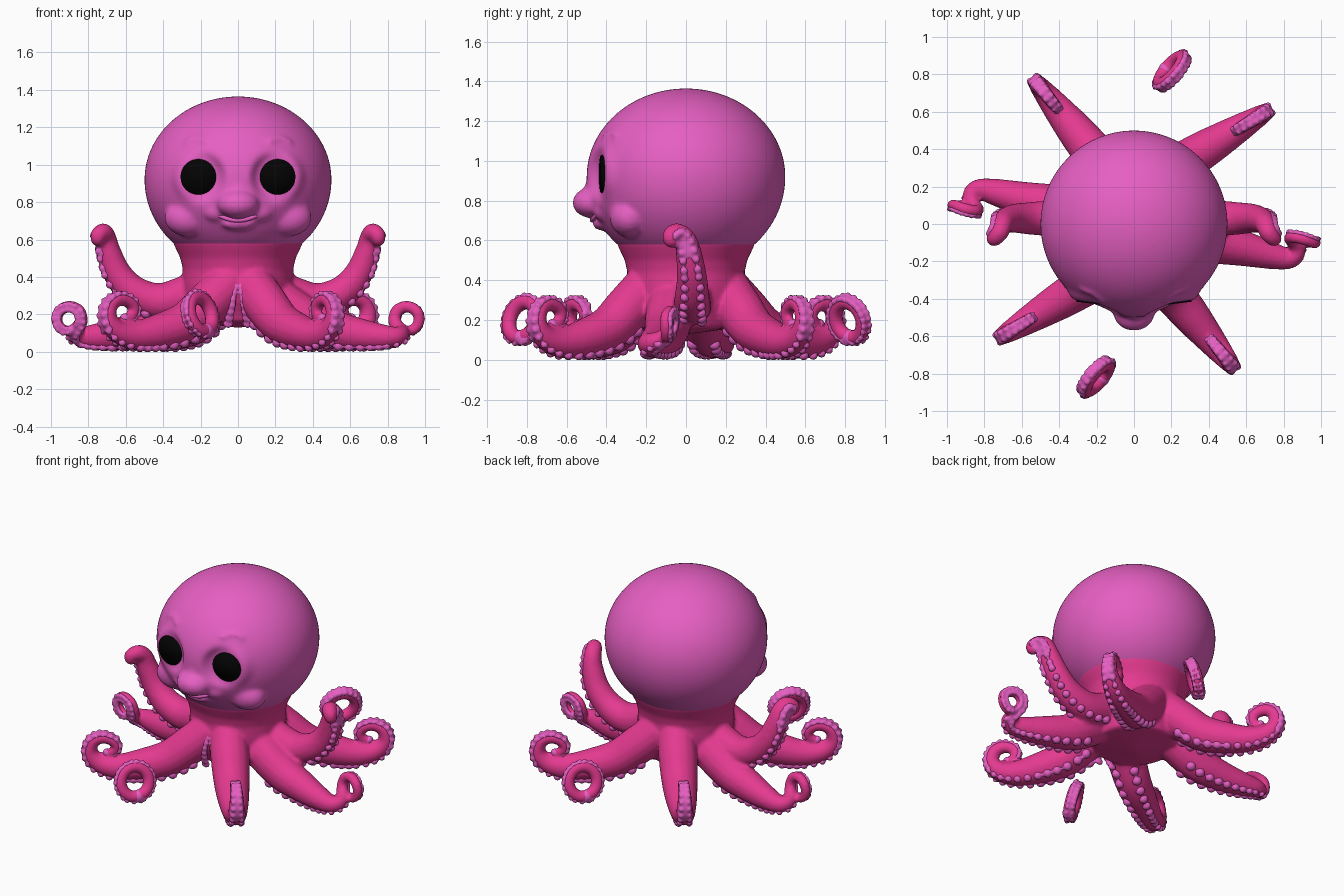
import bpy, bmesh, math
from mathutils import Vector, Matrix

if "Cube" in bpy.data.objects:
    bpy.data.objects.remove(bpy.data.objects["Cube"])


def material(name, rgb):
    m = bpy.data.materials.new(name)
    m.use_nodes = True
    m.diffuse_color = (*rgb, 1)
    bsdf = m.node_tree.nodes["Principled BSDF"]
    bsdf.inputs["Base Color"].default_value = (*rgb, 1)
    bsdf.inputs["Roughness"].default_value = 0.6
    return m


LILAC = material("lilac pink", (0.79, 0.115, 0.54))
PINK = material("deep pink", (0.78, 0.042, 0.28))
BLACK = material("eye black", (0.001, 0.001, 0.001))


def finish(bm, name, mat, voxel=0, smooth=0):
    """Turn a bmesh into a smooth object, optionally fused by a voxel remesh."""
    for f in bm.faces:
        f.smooth = True
    me = bpy.data.meshes.new(name)
    bm.to_mesh(me)
    bm.free()
    me.materials.append(mat)
    ob = bpy.data.objects.new(name, me)
    bpy.context.collection.objects.link(ob)
    if voxel:
        r = ob.modifiers.new("fuse", "REMESH")
        r.mode = "VOXEL"
        r.voxel_size = voxel
        r.use_smooth_shade = True
        s = ob.modifiers.new("soften", "SMOOTH")
        s.factor = 0.5
        s.iterations = smooth


def skin(bm, rings):
    """Closed tube through rings of points."""
    loops = [[bm.verts.new(p) for p in ring] for ring in rings]
    n = len(loops[0])
    faces = [bm.faces.new(loops[0][::-1]), bm.faces.new(loops[-1])]
    for a, b in zip(loops, loops[1:]):
        for i in range(n):
            j = (i + 1) % n
            faces.append(bm.faces.new((a[i], a[j], b[j], b[i])))
    bmesh.ops.recalc_face_normals(bm, faces=faces)


def lathe(bm, profile, n=64):
    angles = [2 * math.pi * i / n for i in range(n)]
    skin(bm, [[(r * math.cos(a), r * math.sin(a), z) for a in angles] for r, z in profile])


def ball(bm, centre, radii, detail=3):
    m = Matrix.Translation(centre) @ Matrix.Diagonal((*radii, 1))
    bmesh.ops.create_icosphere(bm, subdivisions=detail, radius=1, matrix=m)


def spline(pts, steps=8):
    """Catmull-Rom curve through (x, y, z, radius) points."""
    v = [Vector(p) for p in pts]
    v = [2 * v[0] - v[1]] + v + [2 * v[-1] - v[-2]]
    out = []
    for a, b, c, d in zip(v, v[1:], v[2:], v[3:]):
        for k in range(steps):
            t = k / steps
            out.append(0.5 * (2 * b + (c - a) * t + (2 * a - 5 * b + 4 * c - d) * t * t
                              + (3 * b - a - 3 * c + d) * t ** 3))
    return out + [v[-2]]


def tube(bm, pts, n=16):
    """Tapered tube; returns its centre line as (point, radius, side, belly)."""
    path = spline(pts)
    pos = [p.to_3d() for p in path]
    side, frames = None, []
    for i, p in enumerate(pos):
        t = (pos[min(i + 1, len(pos) - 1)] - pos[max(i - 1, 0)]).normalized()
        if side is None:
            side = t.cross(Vector((0, 0, 1)))
        side = (side - t * t.dot(side)).normalized()
        frames.append((p, path[i].w, side, t.cross(side)))
    skin(bm, [[p + r * (math.cos(a) * s + math.sin(a) * b)
               for a in (2 * math.pi * k / n for k in range(n))] for p, r, s, b in frames])
    ball(bm, pos[-1], [path[-1].w * 1.05] * 3, 2)
    return frames


def tentacle(bm, sucker_bm, pts, skip=0.13, strip=0.5):
    """Arm with two rows of suckers and a pale belly strip towards the tip."""
    frames = tube(bm, pts)
    gap, last = 0, frames[0][0]
    for p, r, s, b in frames[int(skip * len(frames)):]:
        gap += (p - last).length
        last = p
        if gap > 0.012 + 0.32 * r:
            gap = 0
            for sign in (-1, 1):
                q = 0.009 + 0.2 * r
                ball(sucker_bm, p + r * (0.8 * b + 0.48 * sign * s), (q, q, q), 2)
    arc = [math.radians(a) for a in range(25, 156, 13)]
    skin(sucker_bm, [[p + 1.04 * r * (math.cos(a) * s + math.sin(a) * b) for a in arc]
                     for p, r, s, b in frames[int(strip * len(frames)):]])
    ball(sucker_bm, frames[-1][0], [frames[-1][1] * 1.15] * 3, 2)


def turned(pts, half_turn):
    return [(-x, -y, z, r) for x, y, z, r in pts] if half_turn else pts


# Arm shape in its own vertical plane: distance out, height, thickness
LOW_ARM = [(0, .36, .12), (.12, .255, .12), (.24, .16, .112), (.38, .112, .1),
           (.53, .087, .08), (.64, .11, .062), (.695, .175, .05), (.682, .252, .043),
           (.62, .283, .038), (.553, .25, .034), (.555, .195, .03), (.60, .18, .024)]


def planar(start, end):
    a, b = Vector(start), Vector(end)
    k = (b - a) / 0.745
    return [(*(a + k * s), z, r) for s, z, r in LOW_ARM]


SIDE_ARM = [(.12, -.06, .34, .12), (.28, -.085, .225, .12), (.42, -.10, .145, .113),
            (.58, -.13, .105, .096), (.72, -.165, .085, .076), (.82, -.185, .08, .058),
            (.865, -.165, .09, .048), (.87, -.12, .11, .041), (.838, -.08, .16, .036),
            (.85, -.07, .22, .033), (.905, -.08, .242, .032), (.957, -.1, .215, .031),
            (.967, -.1, .16, .03), (.935, -.1, .115, .028), (.89, -.09, .115, .024)]
RAISED_ARM = [(.12, .02, .37, .11), (.28, .02, .30, .108), (.42, .03, .27, .098),
              (.55, .03, .315, .088), (.64, .03, .41, .077), (.69, .015, .53, .066),
              (.705, -.005, .605, .056), (.72, -.045, .637, .05), (.745, -.075, .625, .044),
              (.75, -.075, .6, .038), (.74, -.05, .595, .03)]

# Neck, skirt and eight arms fused together
body, suckers = bmesh.new(), bmesh.new()
lathe(body, [(.02, .63), (.345, .615), (.348, .585), (.332, .55), (.308, .5), (.295, .44),
             (.298, .36), (.29, .26), (.25, .16), (.02, .13)])
for half in (False, True):
    tentacle(body, suckers, turned(planar((.07, -.2), (.545, -.785)), half))
    tentacle(body, suckers, turned(planar((-.05, -.2), (-.74, -.62)), half))
    tentacle(body, suckers, turned(SIDE_ARM, half), strip=.45)
for s in (-1, 1):
    tentacle(body, suckers, [(s * x, y, z, r) for x, y, z, r in RAISED_ARM])
finish(body, "neck_and_arms", PINK, 0.012, 5)

# Two separate curled tips, in front and behind
for half, label in ((False, "front"), (True, "back")):
    pts = []
    for i in range(13):
        a = math.radians(-100 + 30 * i)
        u, h = .09 * math.cos(a), .09 * math.sin(a)
        pts.append((-.2 - .65 * u - .22 * h, -.82 - .76 * u + .19 * h, .2 + h, .037))
    tip = bmesh.new()
    tentacle(tip, suckers, turned(pts, half), 0, 0.3)
    finish(tip, label + "_curled_tip", PINK)

# Fan of suckers narrowing up the front of the skirt
for i in range(9):
    z = .15 + .033 * i
    for s in (-1, 1):
        ball(suckers, (s * (.052 - .006 * i), -.272 - .045 * math.sin(math.pi * i / 8), z),
             (.03 - .002 * i, .016, .024), 2)
finish(suckers, "suckers", LILAC, 0.008, 2)


# Head: an egg of revolution with flattened eye sockets and fused facial bumps
def head_radius(z):
    h = .445 if z > .92 else .47
    return .5 * math.sqrt(max(0, 1 - ((z - .92) / h) ** 2))


EYE_X, EYE_Z, EYE_R = .212, .935, .095


def socket_y(x):
    return -.42 + .12 * (abs(x) - EYE_X)


head = bmesh.new()
zs = [.56 + .012 * i for i in range(30)]
zs += [.92 + .445 * math.sin(math.radians(a)) for a in range(0, 90, 2)]
lathe(head, [(max(.01, head_radius(z)), z) for z in zs], 160)
for v in head.verts:
    if v.co.y < 0:
        d = math.hypot(abs(v.co.x) - EYE_X, v.co.z - EYE_Z)
        w = min(1, max(0, (.155 - d) / .052))
        w = w * w * (3 - 2 * w)
        v.co.y += w * (socket_y(v.co.x) - v.co.y)
ball(head, (0, -.475, .79), (.112, .097, .078))       # snout
ball(head, (0, -.455, .86), (.07, .055, .07))         # nose bridge
ball(head, (0, -.425, .685), (.09, .045, .035))       # lower lip
for s in (-1, 1):
    ball(head, (s * .11, -.405, .75), (.08, .06, .06))   # mouth corners
    ball(head, (s * .265, -.285, .715), (.13, .10, .10))  # cheeks
    for i in range(5):                                  # brow ridges
        x, z = .17 + .025 * i, 1.125 + .02 * math.sin(math.pi * i / 4)
        y = -math.sqrt(head_radius(z) ** 2 - x * x)
        ball(head, (s * x, y, z), (.022, .014, .013), 2)
finish(head, "head", LILAC, 0.012, 12)

# Smiling lip line under the snout
lip = bmesh.new()
tube(lip, [(x, -.472 + 2.5 * x * x, .703 + 2.6 * x * x, .012)
           for x in (-.115, -.08, -.04, 0, .04, .08, .115)])
finish(lip, "smile_lip", LILAC)

# Eyes: flat round plates lying in the sockets
for s, label in ((1, "left"), (-1, "right")):
    eye = bmesh.new()
    rim = []
    for i in range(40):
        a = 2 * math.pi * i / 40
        x = s * EYE_X + EYE_R * math.cos(a)
        rim.append(eye.verts.new((x, socket_y(x) - .007, EYE_Z + EYE_R * math.sin(a))))
    plate = eye.faces.new(rim)
    edge = bmesh.ops.extrude_face_region(eye, geom=[plate])
    moved = [g for g in edge["geom"] if isinstance(g, bmesh.types.BMVert)]
    bmesh.ops.translate(eye, verts=moved, vec=(0, .009, 0))
    bmesh.ops.recalc_face_normals(eye, faces=eye.faces)
    finish(eye, label + "_eye", BLACK)
